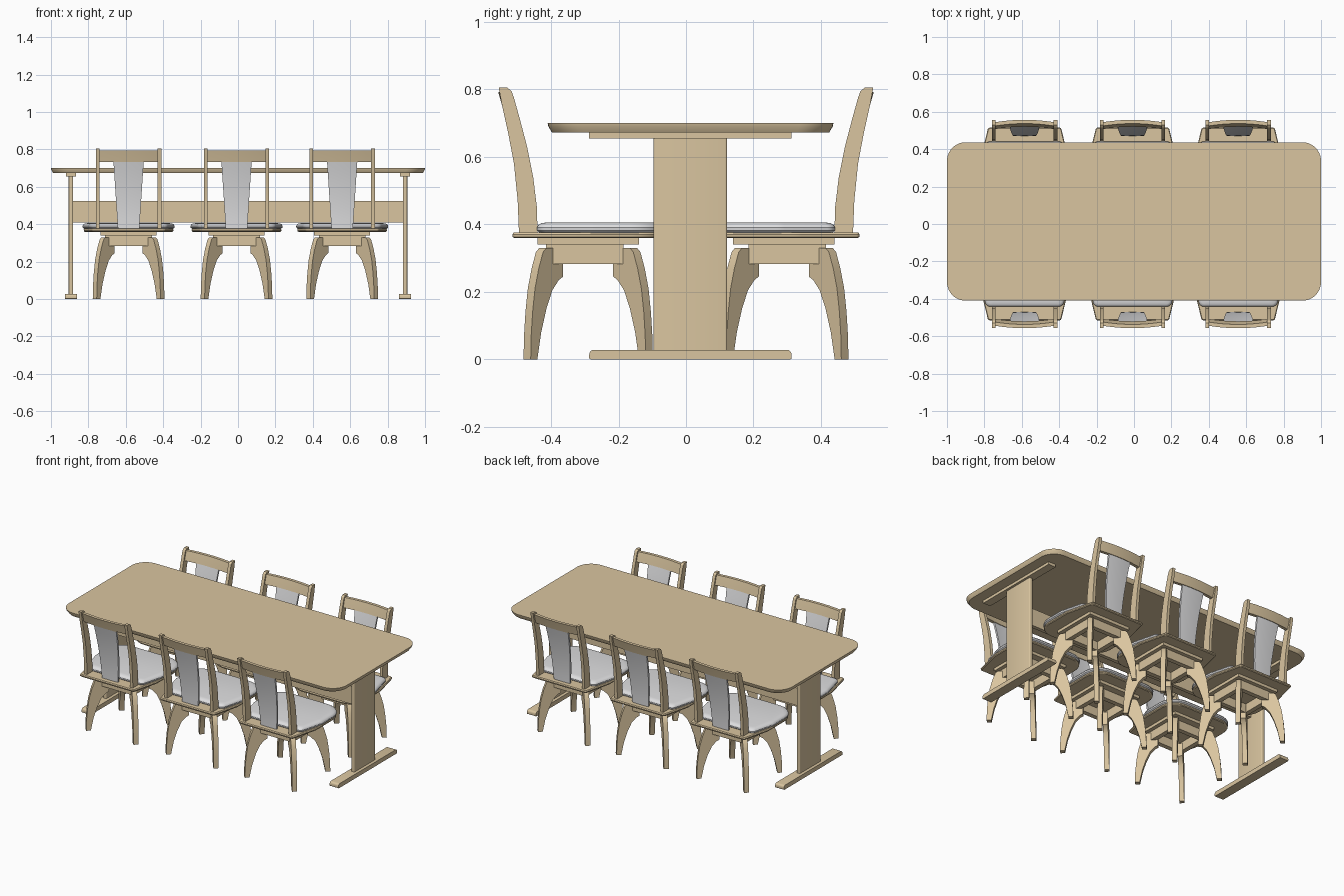
import bpy, math
from mathutils import Matrix, Vector

cube = bpy.data.objects.get("Cube")
if cube:
    bpy.data.objects.remove(cube, do_unlink=True)


def material(name, rgb):
    m = bpy.data.materials.new(name)
    m.use_nodes = True
    m.diffuse_color = (*rgb, 1)
    m.node_tree.nodes["Principled BSDF"].inputs["Base Color"].default_value = (*rgb, 1)
    return m


WOOD = material("pale wood", (0.70, 0.56, 0.35))
FABRIC = material("light grey fabric", (0.74, 0.74, 0.75))


def loft(name, rings, mat=WOOD):
    """Skin a stack of equal rings and cap both ends."""
    n = len(rings[0])
    verts = [v for ring in rings for v in ring]
    faces = [(k * n + i, k * n + (i + 1) % n, (k + 1) * n + (i + 1) % n, (k + 1) * n + i)
             for k in range(len(rings) - 1) for i in range(n)]
    faces += [tuple(reversed(range(n))), tuple(range(len(verts) - n, len(verts)))]
    mesh = bpy.data.meshes.new(name)
    mesh.from_pydata(verts, [], faces)
    mesh.materials.append(mat)
    for p in mesh.polygons:
        p.use_smooth = True
    mesh.set_sharp_from_angle(angle=math.radians(32))
    return mesh


def place(name, mesh, matrix=None):
    ob = bpy.data.objects.new(name, mesh)
    bpy.context.scene.collection.objects.link(ob)
    if matrix:
        ob.matrix_world = matrix
    return ob


def box(name, x0, x1, y0, y1, z0, z1):
    plan = [(x0, y0), (x1, y0), (x1, y1), (x0, y1)]
    return loft(name, [[(x, y, z) for x, y in plan] for z in (z0, z1)])


def rounded(corners, radii, steps=6):
    """Counter-clockwise polygon with each corner eased by a curve."""
    out = []
    for i, c in enumerate(corners):
        c = Vector(c)
        d0 = (Vector(corners[i - 1]) - c).normalized()
        d1 = (Vector(corners[(i + 1) % len(corners)]) - c).normalized()
        half = d0.angle(d1) / 2
        r = radii[i]
        mid = c + (d0 + d1).normalized() * (r / math.sin(half))
        a, b = c + d0 * r / math.tan(half) - mid, c + d1 * r / math.tan(half) - mid
        sweep = a.angle_signed(b)
        for k in range(steps + 1):
            t = -sweep * k / steps
            out.append((mid.x + a.x * math.cos(t) - a.y * math.sin(t),
                        mid.y + a.x * math.sin(t) + a.y * math.cos(t)))
    return out


def slab(name, plan, levels, mat=WOOD):
    """Stack a plan at (height, inset) levels, shrinking toward its centre."""
    xs, ys = [p[0] for p in plan], [p[1] for p in plan]
    cx, cy = (min(xs) + max(xs)) / 2, (min(ys) + max(ys)) / 2
    hx, hy = max(xs) - cx, max(ys) - cy
    return loft(name, [[(cx + (x - cx) * (1 - s / hx), cy + (y - cy) * (1 - s / hy), z)
                        for x, y in plan] for z, s in levels], mat)


# Table
MID = 0.013
top_plan = rounded([(-1, -0.41), (1, -0.41), (1, 0.437), (-1, 0.437)], [0.1] * 4, 10)
place("table_top", slab("table_top", top_plan, [(0.673, 0.012), (0.69, 0.002), (0.70, 0)]))
place("stretcher", box("stretcher", -0.89, 0.89, MID - 0.012, MID + 0.012, 0.41, 0.525))
for side, x in (("right", -0.893), ("left", 0.893)):
    column = rounded([(x - 0.012, MID - 0.109), (x + 0.012, MID - 0.109),
                      (x + 0.012, MID + 0.109), (x - 0.012, MID + 0.109)], [0.006] * 4, 3)
    place(side + "_column", slab("column", column, [(0.02, 0), (0.66, 0)]))
    place(side + "_top_bracket", box("bracket", x - 0.027, x + 0.027, MID - 0.3, MID + 0.3, 0.655, 0.675))
    foot = rounded([(MID - 0.3, 0), (MID + 0.3, 0), (MID + 0.3, 0.028), (MID - 0.3, 0.028)],
                   [0.004, 0.004, 0.014, 0.014], 4)
    place(side + "_foot", loft("foot", [[(x + d, y, z) for y, z in foot] for d in (0.032, -0.032)]))

# Chair parts, modelled facing +y
CY = -0.29
parts = {}

seat_plan = rounded([(-0.195, -0.515), (0.195, -0.515), (0.24, -0.33), (0.24, -0.06), (-0.24, -0.06),
                     (-0.24, -0.33)], [0.012, 0.012, 0.1, 0.1, 0.1, 0.1])
parts["seat_board"] = slab("seat_board", seat_plan,
                           [(0.359, 0.006), (0.363, 0.001), (0.37, 0), (0.376, 0.004)])
cushion_plan = rounded([(-0.205, -0.442), (0.205, -0.442), (0.246, -0.28), (0.246, -0.055),
                        (-0.246, -0.055), (-0.246, -0.28)], [0.03, 0.03, 0.1, 0.11, 0.11, 0.1])
parts["cushion"] = slab("cushion", cushion_plan,
                        [(0.375, 0.008), (0.381, 0.001), (0.39, 0), (0.398, 0.004),
                         (0.403, 0.012), (0.406, 0.03)], FABRIC)
parts["swivel_plate"] = box("swivel_plate", -0.15, 0.15, CY - 0.15, CY + 0.15, 0.34, 0.36)

# Apron frame under the swivel plate
AY = -0.30
for s, label in ((-1, "a"), (1, "b")):
    y, x = AY + s * 0.1, s * 0.11
    parts["apron_cross_" + label] = box("apron_cross", -0.125, 0.125, y - 0.015, y + 0.015, 0.283, 0.341)
    parts["apron_side_" + label] = box("apron_side", x - 0.015, x + 0.015, AY - 0.085, AY + 0.085, 0.283, 0.341)

# Curved diagonal legs: radius against height
leg = [(0.228, 0), (0.256, 0), (0.254, 0.07), (0.248, 0.14), (0.238, 0.21), (0.222, 0.27),
       (0.204, 0.318), (0.19, 0.33), (0.12, 0.33), (0.12, 0.245), (0.138, 0.235), (0.165, 0.205),
       (0.19, 0.15), (0.212, 0.08)]
for i in range(4):
    turn = Matrix.Translation((0, CY, 0)) @ Matrix.Rotation(math.radians(45 + 90 * i), 4, "Z")
    parts["leg_%d" % (i + 1)] = loft("leg", [[tuple(turn @ Vector((r, d, z))) for r, z in leg]
                                             for d in (0.015, -0.015)])

# Swept back posts
post = [(-0.495, 0.37), (-0.44, 0.37), (-0.442, 0.45), (-0.453, 0.54), (-0.471, 0.63), (-0.492, 0.71),
        (-0.51, 0.775), (-0.517, 0.795), (-0.53, 0.805), (-0.555, 0.805), (-0.546, 0.755),
        (-0.527, 0.67), (-0.51, 0.58), (-0.499, 0.47)]
for s, label in ((-1, "right"), (1, "left")):
    parts[label + "_back_post"] = loft("back_post", [[(s * 0.165 + d, y, z) for y, z in post]
                                                     for d in (0.01, -0.01)])


def bowed_panel(name, z0, z1, w0, w1, thick, bow, mat, rows=8, cols=10):
    """Upright panel bowed backward, following the lean of the posts."""
    rings = []
    for k in range(rows + 1):
        t = k / rows
        z, w = z0 + (z1 - z0) * t, w0 + (w1 - w0) * t
        lean = -0.463 - 0.072 * ((z - 0.37) / 0.43) ** 1.8
        xs = [w * (2 * i / cols - 1) for i in range(cols + 1)]
        arc = [(x, lean - bow * (1 - (x / 0.165) ** 2)) for x in xs]
        rings.append([(x, y - thick / 2, z) for x, y in arc]
                     + [(x, y + thick / 2, z) for x, y in reversed(arc)])
    return loft(name, rings, mat)


parts["top_rail"] = bowed_panel("top_rail", 0.733, 0.793, 0.158, 0.158, 0.02, 0.014, WOOD, 3, 14)
parts["back_splat"] = bowed_panel("back_splat", 0.372, 0.737, 0.057, 0.081, 0.012, 0.014, FABRIC)

# Three chairs along each side of the table
for row, angle in (("front", 0), ("back", math.pi)):
    for n, x in enumerate((-0.585, -0.008, 0.557)):
        spot = Matrix.Translation((x, 0, 0)) @ Matrix.Rotation(angle, 4, "Z")
        for label, mesh in parts.items():
            place("%s_chair_%d_%s" % (row, n + 1, label), mesh, spot)
